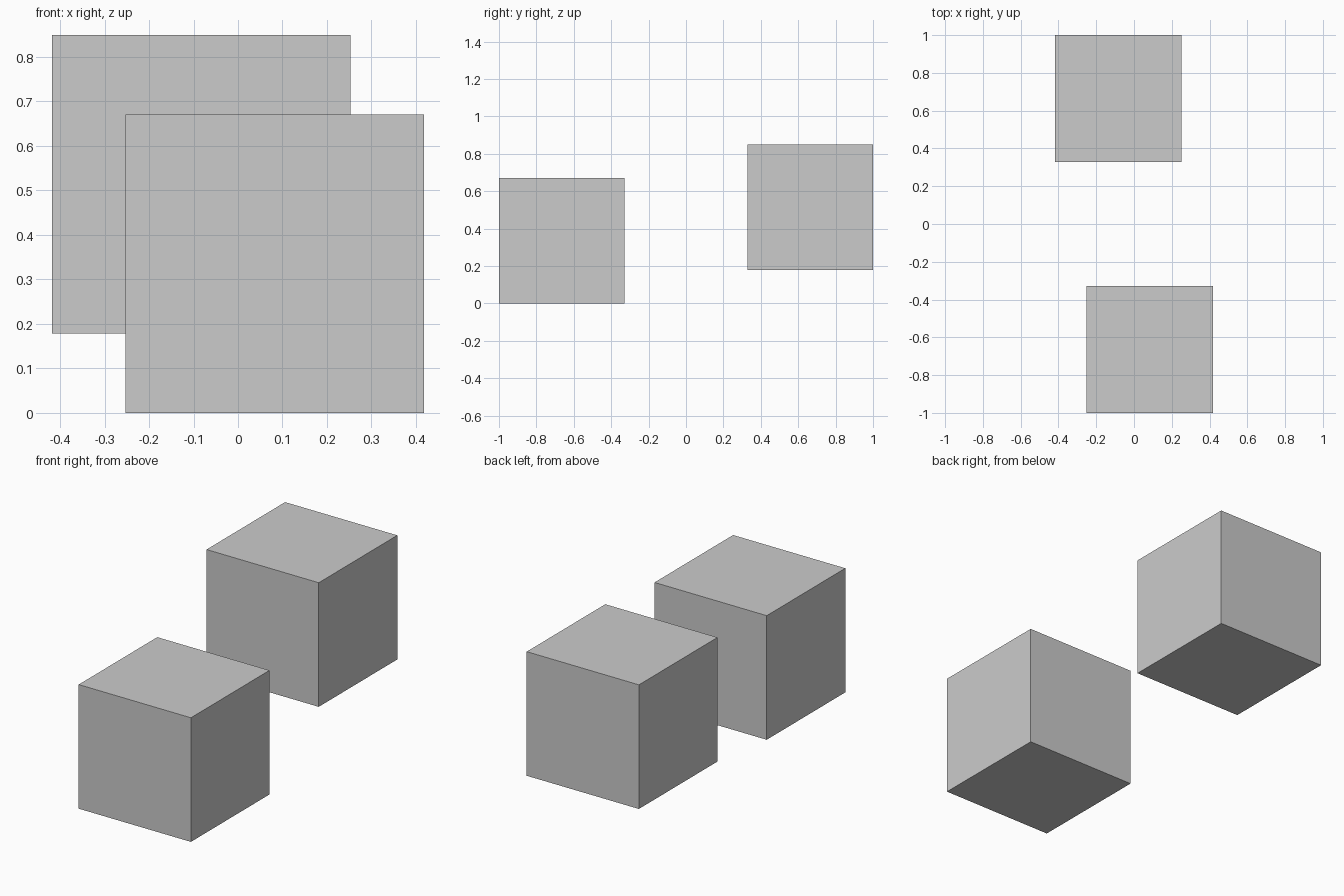
import bpy

if "Cube" in bpy.data.objects:
    bpy.data.objects.remove(bpy.data.objects["Cube"])

SIZE = 0.671


def cube(name, x, y, z):
    """Flat-faced cube centred at the given point."""
    bpy.ops.mesh.primitive_cube_add(size=SIZE, location=(x, y, z))
    bpy.context.object.name = name


half = SIZE / 2

# Front cube resting on the ground
cube("front_cube", 0.083, -1 + half, half)

# Back cube, raised and shifted to the left
cube("back_cube", -0.083, 1 - half, 0.178 + half)
